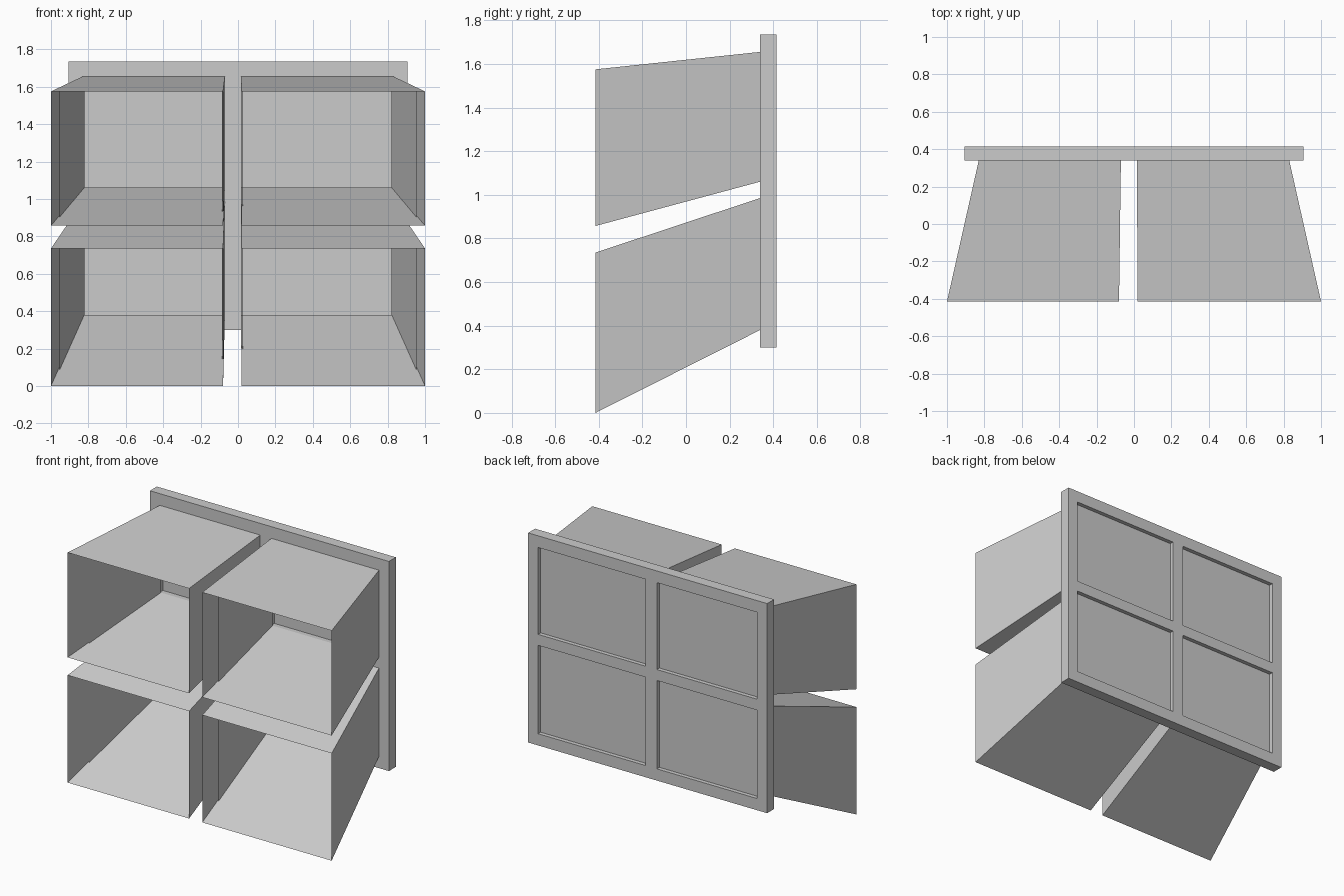
import bpy, bmesh

if "Cube" in bpy.data.objects:
    bpy.data.objects.remove(bpy.data.objects["Cube"])

FRONT, FRAME_Y, BACK = -0.415, 0.34, 0.415
# opening edges in the frame
XS = [-0.905, -0.83, -0.07, 0.015, 0.83, 0.905]
ZS = [0.30, 0.38, 0.985, 1.06, 1.655, 1.735]


def make_object(name, bm):
    mesh = bpy.data.meshes.new(name)
    bm.to_mesh(mesh)
    bm.free()
    obj = bpy.data.objects.new(name, mesh)
    bpy.context.collection.objects.link(obj)
    return obj


def rect(bm, x0, x1, z0, z1, y):
    return [bm.verts.new(p) for p in ((x0, y, z0), (x1, y, z0), (x1, y, z1), (x0, y, z1))]


# Frame: flat grid with four openings, thickened toward the back
bm = bmesh.new()
grid = [[bm.verts.new((x, FRAME_Y, z)) for z in ZS] for x in XS]
for i in range(5):
    for j in range(5):
        if i in (1, 3) and j in (1, 3):
            continue
        bm.faces.new((grid[i][j], grid[i + 1][j], grid[i + 1][j + 1], grid[i][j + 1]))
frame = make_object("window_frame", bm)
mod = frame.modifiers.new("thickness", "SOLIDIFY")
mod.thickness = BACK - FRAME_Y
mod.offset = -1


def lerp(a, b, t):
    return a.co.lerp(b.co, t)


def hood(name, front, back):
    # open tapered shell from the front opening to the frame opening
    bm = bmesh.new()
    f, b = rect(bm, *front, FRONT), rect(bm, *back, FRAME_Y)
    for k in range(4):
        n = (k + 1) % 4
        bm.faces.new((f[k], f[n], b[n], b[k]))
    # thin side liners, set back from the front edge
    for lo, hi, dx in ((0, 3, 0.008), (1, 2, -0.008)):
        pts = [lerp(f[lo], b[lo], 0.22), b[lo].co, b[hi].co, lerp(f[hi], b[hi], 0.22)]
        quad = [bm.verts.new((p.x + dx, p.y, p.z)) for p in pts]
        face = bm.faces.new(quad)
        if dx < 0:
            face.normal_flip()
    make_object(name, bm)


def panel(name, x0, x1, z0, z1):
    bm = bmesh.new()
    bmesh.ops.create_cube(bm, size=1)
    for v in bm.verts:
        v.co = ((x0 + x1) / 2 + v.co.x * (x1 - x0), 0.38 + v.co.y * 0.014,
                (z0 + z1) / 2 + v.co.z * (z1 - z0))
    make_object(name, bm)


# Four hoods and the panes behind them
columns = {"left": ((-1.0, -0.08), (XS[1], XS[2])), "right": ((0.02, 1.0), (XS[3], XS[4]))}
rows = {"lower": ((0.0, 0.735), (ZS[1], ZS[2])), "upper": ((0.857, 1.575), (ZS[3], ZS[4]))}
for cname, (fx, bx) in columns.items():
    for rname, (fz, bz) in rows.items():
        hood(f"{rname}_{cname}_hood", (*fx, *fz), (*bx, *bz))
        panel(f"{rname}_{cname}_pane", *bx, *bz)
